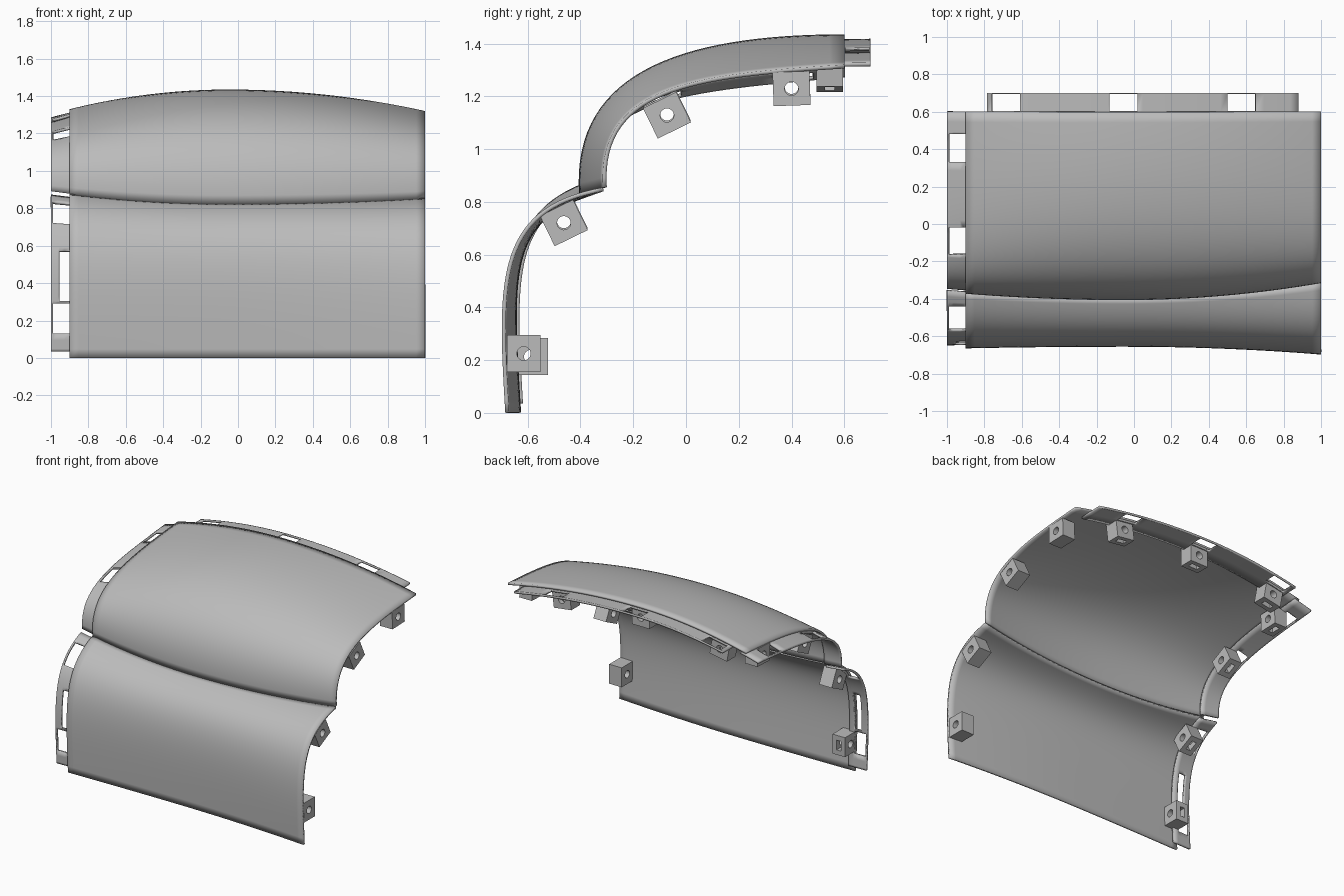
import bpy, bmesh, math
from mathutils import Vector, Matrix
from mathutils.geometry import interpolate_bezier

if "Cube" in bpy.data.objects:
    bpy.data.objects.remove(bpy.data.objects["Cube"])

grey = bpy.data.materials.new("plain_grey")
grey.use_nodes = True
colour = (0.5, 0.5, 0.5, 1)
grey.diffuse_color = colour
grey.node_tree.nodes["Principled BSDF"].inputs["Base Color"].default_value = colour

THICK, STEP, STEPS = 0.015, 0.018, 32

# Bezier sections (y, z) at the right end, the middle and the left end
LOWER = {"right": [(-.65, 0), (-.68, .5), (-.70, .76), (-.37, .88)],
         "mid": [(-.64, 0), (-.67, .5), (-.69, .72), (-.40, .825)],
         "left": [(-.685, 0), (-.715, .5), (-.73, .78), (-.315, .855)]}
UPPER = {"right": [(-.37, .88), (-.40, 1.24), (.02, 1.28), (.6, 1.325)],
         "mid": [(-.405, .825), (-.44, 1.30), (0, 1.435), (.6, 1.435)],
         "left": [(-.315, .855), (-.34, 1.25), (.05, 1.285), (.6, 1.32)]}


def section(shape, x, inset=0.0):
    """Profile of the skin at x, optionally moved inward."""
    end, span = ("right", .87) if x < -.05 else ("left", 1.05)
    blend = ((x + .05) / span) ** 2
    ctrl = [Vector((0, *a)).lerp(Vector((0, *b)), 0) + (Vector((0, *b)) - Vector((0, *a))) * blend
            for a, b in zip(shape["mid"], shape[end])]
    pts = interpolate_bezier(*ctrl, STEPS)
    out = []
    for i, p in enumerate(pts):
        t = (pts[min(i + 1, STEPS - 1)] - pts[max(i - 1, 0)]).normalized()
        out.append(Vector((x, p.y + t.z * inset, p.z - t.y * inset)))
    return out


def finish(ob, angle=30):
    ob.data.materials.clear()
    ob.data.materials.append(grey)
    ob.data.shade_smooth()
    ob.data.set_sharp_from_angle(angle=math.radians(angle))


def spaced(lo, hi, n):
    return [lo + (hi - lo) * i / n for i in range(n + 1)]


def sheet(name, rows, windows=(), floor=None):
    """Thin sheet lofted through rows; windows are (axis, lo, hi, axis, lo, hi)."""
    bm = bmesh.new()
    grid = [[bm.verts.new(p) for p in row] for row in rows]
    for a, b in zip(grid, grid[1:]):
        for j in range(len(a) - 1):
            bm.faces.new((a[j], b[j], b[j + 1], a[j + 1]))

    def slice_at(axis, value):
        co, no = Vector(), Vector()
        co[axis], no[axis] = value, 1
        bmesh.ops.bisect_plane(bm, geom=bm.verts[:] + bm.edges[:] + bm.faces[:],
                               dist=1e-5, plane_co=co, plane_no=no)

    if floor:
        slice_at(2, floor)
    for u, u0, u1, v, v0, v1 in windows:
        for axis, value in ((u, u0), (u, u1), (v, v0), (v, v1)):
            slice_at(axis, value)
    gone = []
    for f in bm.faces:
        c = f.calc_center_median()
        if (floor and c.z < floor) or any(u0 < c[u] < u1 and v0 < c[v] < v1
                                          for u, u0, u1, v, v0, v1 in windows):
            gone.append(f)
    bmesh.ops.delete(bm, geom=gone, context="FACES")
    me = bpy.data.meshes.new(name)
    bm.to_mesh(me)
    bm.free()
    ob = bpy.data.objects.new(name, me)
    bpy.context.collection.objects.link(ob)
    finish(ob)
    mod = ob.modifiers.new("thickness", "SOLIDIFY")
    mod.thickness, mod.offset = THICK, -1
    return ob


# Main skins
for name, shape in (("lower_panel", LOWER), ("upper_panel", UPPER)):
    sheet(name, [section(shape, x) for x in spaced(-.9, 1, 40)])

# Stepped side flange with openings
side_x = spaced(-1, -.86, 4)
sheet("lower_side_flange", [section(LOWER, x, STEP) for x in side_x],
      [(0, -.99, -.9, 2, .13, .29), (0, -.955, -.9, 2, .305, .57),
       (0, -.99, -.9, 1, -.57, -.44)], floor=.035)
sheet("upper_side_flange", [section(UPPER, x, STEP) for x in side_x],
      [(0, -.99, -.9, 1, -.165, -.02), (0, -.99, -.9, 1, .33, .48)])


# Stepped back flange with openings
def back_row(x):
    edge = section(UPPER, x)[-1]
    return [Vector((x, y, edge.z - STEP + (.015 * (y - .6) if y > .6 else .04 * (y - .6))))
            for y in (.52, .6, .7)]


BACK_X = (-.685, -.055, .575)
sheet("back_flange", [back_row(x) for x in spaced(-.785, .88, 36)],
      [(0, x - .075, x + .075, 1, .604, .694) for x in BACK_X])


# Mounting lugs: a block with a bolt hole and, where needed, a nut slot
def block(name, size, centre=(0, 0, 0)):
    bpy.ops.mesh.primitive_cube_add(size=1, location=centre)
    ob = bpy.context.object
    ob.name = name
    for v in ob.data.vertices:
        v.co = Vector(a * b for a, b in zip(v.co, size))
    return ob


def lug_mesh(name, slotted):
    body = block(name, (.1, .14, .128))
    bpy.ops.mesh.primitive_cylinder_add(vertices=24, radius=.026, depth=.3,
                                        rotation=(0, math.pi / 2, 0))
    cutters = [bpy.context.object]
    if slotted:
        cutters.append(block("slot_cutter", (.035, .07, .1), (0, 0, -.064)))
    for c in cutters:
        c.hide_render = True
        mod = body.modifiers.new("cut", "BOOLEAN")
        mod.operation, mod.object, mod.solver = "DIFFERENCE", c, "EXACT"
    bpy.context.view_layer.update()
    graph = bpy.context.evaluated_depsgraph_get()
    me = bpy.data.meshes.new_from_object(body.evaluated_get(graph))
    for ob in cutters + [body]:
        bpy.data.objects.remove(ob)
    return me


plain, slotted = lug_mesh("plain_lug", False), lug_mesh("slotted_lug", True)


def place(name, mesh, matrix):
    ob = bpy.data.objects.new(name, mesh)
    bpy.context.collection.objects.link(ob)
    ob.matrix_world = matrix
    finish(ob)


# Side lugs: centre y, z and tilt
for i, (y, z, tilt) in enumerate(((-.615, .225, 90), (-.463, .72, 26),
                                  (-.072, 1.128, 26), (.4, 1.229, 2))):
    turn = Matrix.Rotation(math.radians(tilt), 4, "X")
    place(f"left_lug_{i + 1}", plain, Matrix.Translation((.948, y, z)) @ turn)
    dy, dz = (.027, -.012) if i == 0 else (0, .006)
    place(f"right_lug_{i + 1}", slotted, Matrix.Translation((-.85, y + dy, z + dz)) @ turn)

# Back lugs follow the slope of the rear edge
for i, x in enumerate(BACK_X):
    a, b = section(UPPER, x - .05)[-1], section(UPPER, x + .05)[-1]
    slope = math.atan2(b.z - a.z, b.x - a.x)
    top = section(UPPER, x)[-1]
    place(f"back_lug_{i + 1}", slotted,
          Matrix.Translation((x, .545, top.z - .085)) @ Matrix.Rotation(-slope, 4, "Y")
          @ Matrix.Rotation(math.pi / 2, 4, "Z"))
